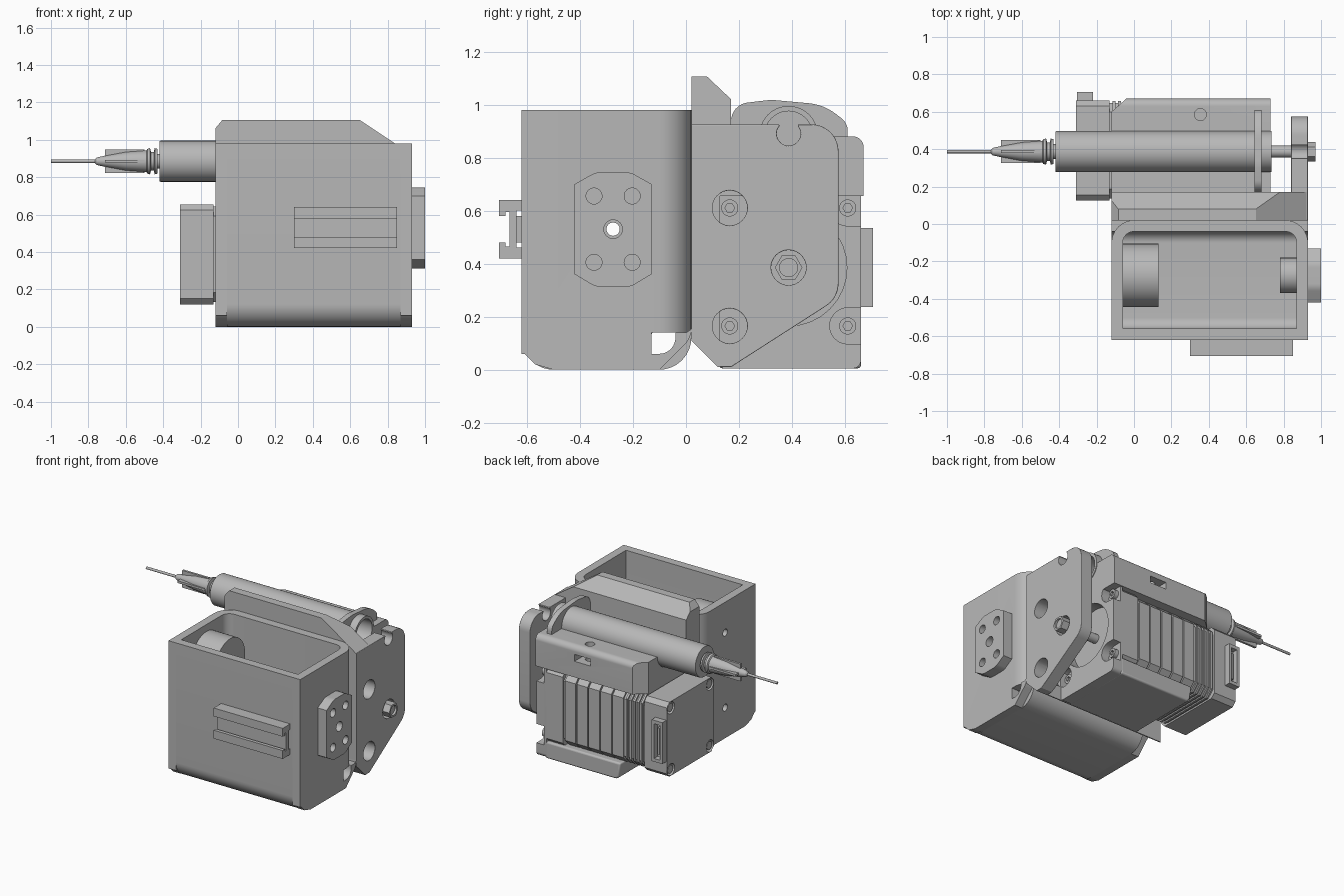
import bpy, bmesh, math
from mathutils import Vector, Matrix

cube = bpy.data.objects.get("Cube")
if cube:
    bpy.data.objects.remove(cube, do_unlink=True)

grey = bpy.data.materials.new("plain_grey")
grey.use_nodes = True
COLOUR = (0.48, 0.48, 0.48, 1)
grey.diffuse_color = COLOUR
grey.node_tree.nodes["Principled BSDF"].inputs["Base Color"].default_value = COLOUR


def finish(name, bm):
    bmesh.ops.recalc_face_normals(bm, faces=bm.faces[:])
    mesh = bpy.data.meshes.new(name)
    bm.to_mesh(mesh)
    bm.free()
    mesh.materials.append(grey)
    ob = bpy.data.objects.new(name, mesh)
    bpy.context.collection.objects.link(ob)
    return ob


def activate(ob):
    bpy.ops.object.select_all(action='DESELECT')
    ob.select_set(True)
    bpy.context.view_layer.objects.active = ob


def outline(pts):
    """Round each corner given as (u, v, radius); plain (u, v) stays sharp."""
    out = []
    for i, p in enumerate(pts):
        c = Vector(p[:2])
        if len(p) < 3:
            out.append(c)
            continue
        a = (Vector(pts[i - 1][:2]) - c).normalized()
        b = (Vector(pts[(i + 1) % len(pts)][:2]) - c).normalized()
        half = a.angle(b) / 2
        start, end = c + a * p[2] / math.tan(half), c + b * p[2] / math.tan(half)
        mid = c + (a + b).normalized() * p[2] / math.sin(half)
        for k in range(9):
            d = (start - mid).lerp(end - mid, k / 8).normalized()
            out.append(mid + d * p[2])
    return out


def prism(name, axis, pts, lo, hi):
    place = {'x': lambda u, v, w: (w, u, v), 'y': lambda u, v, w: (u, w, v),
             'z': lambda u, v, w: (u, v, w)}[axis]
    bm = bmesh.new()
    ring = outline(pts)
    low = [bm.verts.new(place(p.x, p.y, lo)) for p in ring]
    high = [bm.verts.new(place(p.x, p.y, hi)) for p in ring]
    bm.faces.new(low)
    bm.faces.new(high)
    n = len(ring)
    for i in range(n):
        bm.faces.new((low[i], low[(i + 1) % n], high[(i + 1) % n], high[i]))
    return finish(name, bm)


def box(name, x, y, z):
    return prism(name, 'z', [(x[0], y[0]), (x[1], y[0]), (x[1], y[1]), (x[0], y[1])], *z)


def rod(name, x, y, z, r, sides=32):
    pts = [(y + r * math.cos(math.tau * i / sides), z + r * math.sin(math.tau * i / sides))
           for i in range(sides)]
    return prism(name, 'x', pts, *x)


def lathe(name, profile, y, z):
    """Turn a closed (x, radius) profile about an axis along x."""
    bm = bmesh.new()
    vs = [bm.verts.new((x, r, 0)) for x, r in profile]
    edges = [bm.edges.new((vs[i - 1], vs[i])) for i in range(len(vs))]
    bmesh.ops.spin(bm, geom=vs + edges, cent=(0, 0, 0), axis=(1, 0, 0),
                   angle=math.tau, steps=40)
    bmesh.ops.remove_doubles(bm, verts=bm.verts[:], dist=0.0005)
    bmesh.ops.translate(bm, verts=bm.verts[:], vec=(0, y, z))
    return finish(name, bm)


def cut(ob, *cutters):
    for c in cutters:
        c.hide_render = True
        m = ob.modifiers.new("cut", 'BOOLEAN')
        m.object, m.operation, m.solver = c, 'DIFFERENCE', 'EXACT'
        activate(ob)
        bpy.ops.object.modifier_apply(modifier=m.name)
        bpy.data.objects.remove(c, do_unlink=True)


def soften(ob, width):
    m = ob.modifiers.new("edge", 'BEVEL')
    m.width, m.segments, m.limit_method = width, 3, 'ANGLE'
    m.angle_limit = math.radians(50)


# open box: side and back wrap, then front and floor panel
wrap = prism("side_wrap", 'z', [
    (-.12, -.62), (-.12, .02, .12), (.93, .02, .12), (.93, -.62),
    (.87, -.62), (.87, -.04, .06), (-.06, -.04, .06), (-.06, -.62)], .06, .98)
cut(wrap, box("cutter", (-1, 1), (-.13, .1), (0, .14)),
    rod("cutter", (.8, 1), -.275, .53, .035),
    *[rod("cutter", (-.2, 0), -.275, z, .025) for z in (.22, .53, .76)])
prism("front_and_floor", 'x', [
    (-.62, .98), (-.62, 0, .12), (.02, 0, .12), (.02, .14), (-.04, .14),
    (-.04, .06, .06), (-.56, .06, .06), (-.56, .98)], -.06, .87)
for x in ((-.12, -.06), (.87, .93)):
    prism("floor_edge", 'x', [(-.61, .06), (-.57, .02), (-.5, 0), (-.1, 0),
                              (.02, .12, .08), (.02, .14), (-.04, .14), (-.04, .06, .06)], *x)

# pivot bosses inside the box and the bolted side pad
for z in (.76, .22):
    cut(rod("inner_boss", (-.06, .13), -.275, z, .17),
        rod("cutter", (-.1, .2), -.275, z, .04))
cut(rod("bearing_boss", (.78, .87), -.275, .53, .095),
    rod("cutter", (.7, .9), -.275, .53, .035))
pad = prism("side_pad", 'x', [(-.42, .36), (-.34, .312, .08), (-.21, .312, .08), (-.13, .36),
                              (-.13, .7), (-.21, .745, .08), (-.34, .745, .08), (-.42, .7)],
            .93, 1)
cut(pad, rod("cutter", (.9, 1.1), -.275, .53, .035),
    *[rod("cutter", (.94, 1.1), -.275 + dy, .53 + dz, .03)
      for dy in (-.072, .072) for dz in (-.125, .125)])

# slotted rail on the front
prism("front_rail", 'x', [
    (-.62, .42), (-.705, .42), (-.705, .48), (-.68, .48), (-.68, .465), (-.665, .465),
    (-.665, .595), (-.68, .595), (-.68, .58), (-.705, .58), (-.705, .64), (-.62, .64),
    (-.62, .6), (-.64, .6), (-.64, .46), (-.62, .46)], .30, .85)
box("rail_foot", (.37, .78), (-.64, -.615), (.48, .58))

# back carrier wall with sloped end
wall = prism("carrier_wall", 'x', [
    (.02, .11), (.12, .01), (.128, .01), (.128, .72), (.17, .75), (.17, 1.02),
    (.08, 1.105), (.02, 1.105)], -.12, .93)
cut(wall, prism("cutter", 'y', [(.65, 1.106), (.93, .92), (1, .92), (1, 1.3), (.65, 1.3)], -.1, .3),
    prism("cutter", 'y', [(-.13, 1.05), (-.08, 1.11), (-.13, 1.11)], -.1, .3))

# outer end plate with bolt holes and a plunger notch
plate = prism("outer_plate", 'x', [
    (.02, .11), (.12, .01), (.17, .01), (.575, .27, .1), (.575, .925, .1), (.02, .925)], .84, .93)
for ob in (wall, plate):
    cut(ob, *[rod("cutter", (.735, 1), .165, z, .066) for z in (.61, .165)])
cut(plate, rod("cutter", (.8, 1), .387, .89, .045),
    box("cutter", (.8, 1), (.352, .422), (.89, 1)),
    rod("cutter", (.8, 1), .387, .385, .066))
soften(plate, .012)

# lead screw and nut
rod("lead_screw", (.6, .95), .387, .385, .032)
cut(rod("screw_nut", (.86, .97), .387, .385, .052, 6),
    rod("cutter", (.955, 1), .387, .385, .034))

# inner end plate around the motor face
inner = prism("motor_plate", 'x', [
    (.1, .05), (.14, .005), (.66, .005, .03), (.66, .88, .03), (.1, .88)], .65, .73)
cut(inner, rod("cutter", (.6, .8), .387, .385, .22),
    *[rod("cutter", (.67, .8), y, z, .068) for y in (.165, .61) for z in (.165, .61)],
    *[box("cutter", (.67, .8), (.61, .7), (z - .068, z + .068)) for z in (.165, .61)],
    rod("cutter", (.6, .8), .387, .885, .108))
for y in (.165, .61):
    for z in (.165, .61):
        cut(rod("motor_bolt", (.64, .70), y, z, .032),
            rod("cutter", (.685, .8), y, z, .018, 6))

# lower tray under the motor
tray = prism("lower_tray", 'y', [(.06, .125), (.08, .005, .03), (.66, .005), (.66, .125)], .125, .66)
soften(tray, .012)

# upper cradle for the barrel, with nut pocket
cradle = prism("barrel_cradle", 'x', [
    (.12, .655), (.67, .655), (.67, .88, .04), (.28, .88), (.28, .8), (.12, .8)], -.12, .73)
cut(cradle, rod("cutter", (-.3, .9), .387, .885, .112),
    prism("cutter", 'z', [(-.2, .7), (-.2, .6), (-.12, .6), (-.04, .671), (-.04, .7)], .6, 1),
    box("cutter", (.29, .42), (.52, .7), (.77, .82)))
hole = rod("cutter", (-.2, .2), 0, 0, .032)
hole.data.transform(Matrix.Translation((.355, .585, .9)) @ Matrix.Rotation(math.pi / 2, 4, 'Y'))
cut(cradle, hole)


# stepper motor: grooved body, end cap, corner bolts, connector
def motor_section(name, x, inset, chamfer):
    a, b, c, d = .125 + inset, .66 - inset, .12 + inset, .655 - inset
    k = chamfer
    return prism(name, 'x', [(a + k, c), (b - k, c), (b, c + k), (b, d - k),
                             (b - k, d), (a + k, d), (a, d - k), (a, c + k)], *x)


motor_section("motor_core", (-.2, .65), .012, .05)
motor_section("motor_front", (.52, .65), 0, .03)
for i in range(5):
    motor_section("motor_band", (.04 + i * .095, .125 + i * .095), .003, .05)
for i in range(5):
    motor_section("motor_fin", (-.115 + i * .03, -.1 + i * .03), .003, .05)
cap = motor_section("motor_cap", (-.31, -.13), 0, .03)
corners = [(y, z) for y in (.17, .615) for z in (.165, .61)]
cut(cap, *[rod("cutter", (-.4, -.275), y, z, .042) for y, z in corners])
for y, z in corners:
    rod("cap_bolt", (-.305, -.26), y, z, .03)
socket = box("connector", (-.305, -.22), (.64, .705), (.237, .535))
cut(socket, box("cutter", (-.285, -.24), (.665, .8), (.26, .51)))
box("connector_pins", (-.27, -.255), (.65, .69), (.29, .48))

# syringe: hollow barrel, finger flange, needle hub and needle
AXIS = (.387, .885)
lathe("barrel", [(-.42, .0), (-.42, .107), (-.415, .11), (.735, .11), (.735, .09),
                 (-.36, .09), (-.36, 0)], *AXIS)
flange = prism("finger_flange", 'x', [
    (.17, .76), (.17, 1.0, .07), (.32, 1.018, .2), (.52, 1.0, .2), (.61, .93, .06), (.61, .76)],
    .643, .682)
cut(flange, rod("cutter", (.6, .8), *AXIS, .1))
lathe("needle_hub", [(-.41, 0), (-.41, .04), (-.43, .04), (-.43, .066), (-.445, .07), (-.45, .05),
                     (-.465, .05), (-.47, .07), (-.485, .066), (-.49, .058), (-.6, .05),
                     (-.71, .03), (-.755, .02), (-.765, .01), (-.765, 0)], *AXIS)
for y, z in ((.062, .008), (.008, .062)):
    box("hub_fin", (-.71, -.5), (AXIS[0] - y, AXIS[0] + y), (AXIS[1] - z, AXIS[1] + z))
rod("needle", (-1, -.75), *AXIS, .009, 16)

# crisp edges with smooth curves
for ob in bpy.context.collection.objects:
    if ob.type == 'MESH' and grey.name in ob.data.materials:
        activate(ob)
        bpy.ops.object.shade_smooth_by_angle(angle=math.radians(30))
